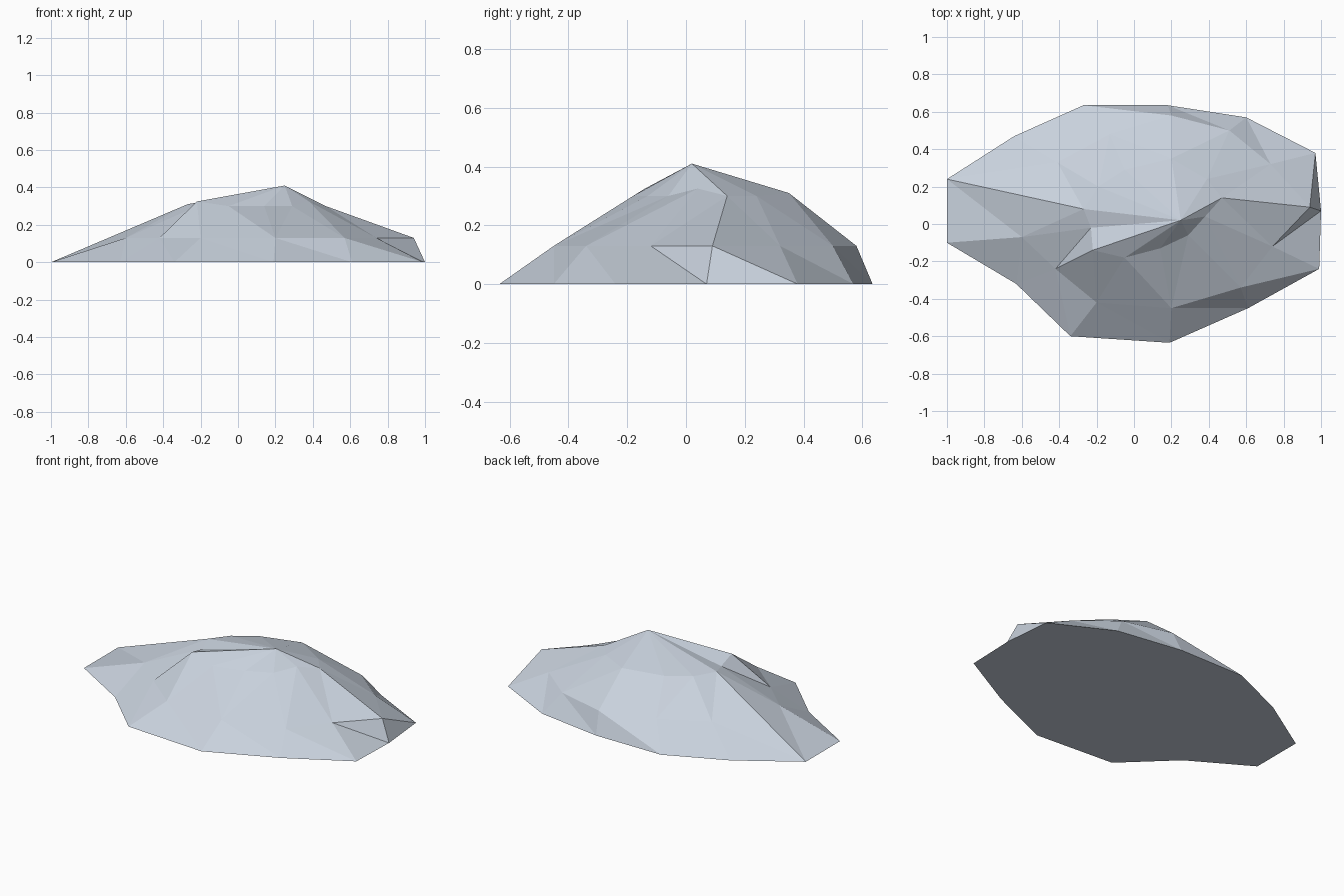
import bpy, bmesh
from mathutils import Vector
from mathutils.geometry import delaunay_2d_cdt

if "Cube" in bpy.data.objects:
    bpy.data.objects.remove(bpy.data.objects["Cube"])

# Contours of the rock, walked clockwise from the left end
foot = [(-1, .24), (-.64, .47), (-.27, .635), (.18, .635), (.6, .57), (.97, .38), (1, .07),
        (.99, -.24), (.61, -.45), (.19, -.635), (-.34, -.6), (-.63, -.32), (-1, -.1)]
shoulder = [(-.41, .33), (-.13, .48), (.2, .58), (.51, .5), (.73, .32), (.94, .09),
            (.74, -.12), (.57, -.34), (.2, -.45), (-.2, -.42), (-.42, -.24), (-.6, -.07)]
crown = [(-.27, .08, .31), (-.19, .2, .305), (-.05, .29, .305), (.2, .35, .31), (.39, .24, .3),
         (.47, .14, .3), (.38, .04, .325), (.29, -.06, .3), (.14, -.13, .3), (-.05, -.18, .3),
         (-.22, -.14, .325), (-.23, -.02, .295)]
peak = (.25, .02, .41)

pts = [Vector((x, y, 0)) for x, y in foot]
pts += [Vector((x, y, .13)) for x, y in shoulder]
pts += [Vector(p) for p in crown] + [Vector(peak)]
S, C, P = len(foot), len(foot) + len(shoulder), len(pts) - 1

# Contour edges, ridges to the peak, and the visible creases
edges = [(i, (i + 1) % S) for i in range(S)]
edges += [(i, i + 1) for i in range(S, C - 1)]
edges += [(C + i, C + (i + 1) % len(crown)) for i in range(len(crown))]
edges += [(C + i, P) for i in range(len(crown))]
edges += [(0, C), (S + 6, 6), (S + 5, 5), (S + 2, 2), (S + 8, 8), (S + 7, 7),
          (S + 5, C + 5), (S + 10, C + 10), (S + 10, C + 11), (S + 11, C + 11)]

res = delaunay_2d_cdt([p.to_2d() for p in pts], edges, [], 1, 1e-5)
flat_verts, tris, origins = res[0], res[2], res[3]

# Faceted rock surface with a flat underside
bm = bmesh.new()
verts = []
for co, src in zip(flat_verts, origins):
    z = pts[src[0]].z if src else .2
    verts.append(bm.verts.new((co.x, co.y, z)))
for t in tris:
    bm.faces.new([verts[i] for i in t])
rim = [None] * S
for v, src in zip(verts, origins):
    for s in src:
        if s < S:
            rim[s] = v
bm.faces.new(rim)
bmesh.ops.recalc_face_normals(bm, faces=bm.faces)

mesh = bpy.data.meshes.new("rock")
bm.to_mesh(mesh)
bm.free()
rock = bpy.data.objects.new("rock", mesh)
bpy.context.collection.objects.link(rock)

stone = bpy.data.materials.new("pale grey stone")
stone.diffuse_color = (.58, .64, .72, 1)
stone.use_nodes = True
stone.node_tree.nodes["Principled BSDF"].inputs["Base Color"].default_value = stone.diffuse_color
mesh.materials.append(stone)
